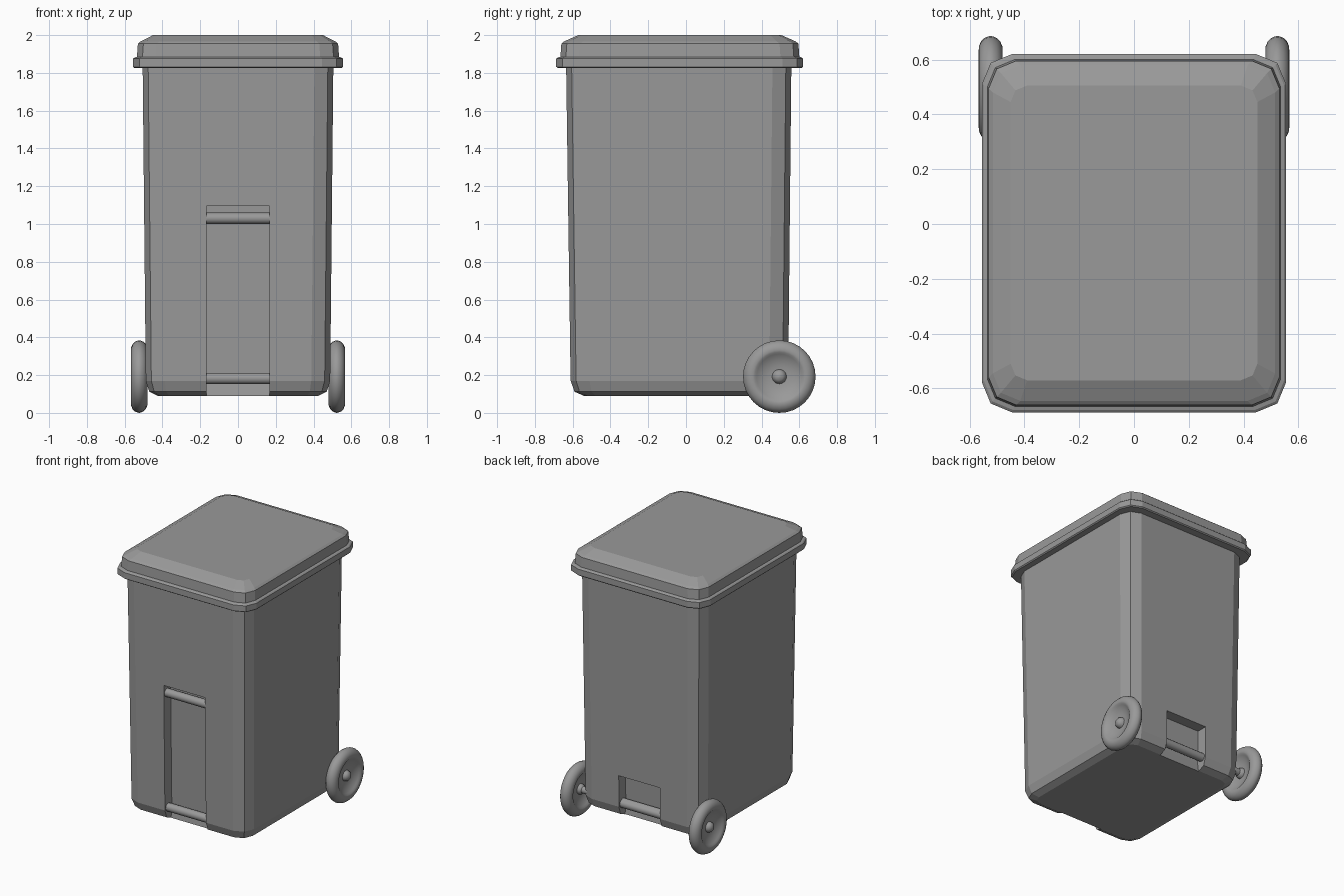
import bpy, bmesh, math

if "Cube" in bpy.data.objects:
    bpy.data.objects.remove(bpy.data.objects["Cube"])

# Dark grey plastic
plastic = bpy.data.materials.new("dark_grey_plastic")
plastic.diffuse_color = (0.32, 0.32, 0.32, 1)
plastic.use_nodes = True
plastic.node_tree.nodes["Principled BSDF"].inputs["Base Color"].default_value = plastic.diffuse_color


def mesh_object(name, bm):
    bmesh.ops.recalc_face_normals(bm, faces=bm.faces)
    me = bpy.data.meshes.new(name)
    bm.to_mesh(me)
    bm.free()
    me.materials.append(plastic)
    ob = bpy.data.objects.new(name, me)
    bpy.context.collection.objects.link(ob)
    return ob


def loft(name, rings):
    """Skin equal-length point rings and cap both ends."""
    bm = bmesh.new()
    vs = [[bm.verts.new(p) for p in ring] for ring in rings]
    n = len(rings[0])
    for a, b in zip(vs, vs[1:]):
        for i in range(n):
            j = (i + 1) % n
            bm.faces.new((a[i], a[j], b[j], b[i]))
    bm.faces.new(vs[0])
    bm.faces.new(vs[-1])
    return mesh_object(name, bm)


def round_rect(hx, y0, y1, r, z):
    """Rectangle outline whose corners are rounded with two segments."""
    pts = []
    corners = ((hx - r, y1 - r), (-hx + r, y1 - r), (-hx + r, y0 + r), (hx - r, y0 + r))
    for k, (cx, cy) in enumerate(corners):
        for s in range(3):
            a = math.radians(90 * k + 45 * s)
            pts.append((cx + r * math.cos(a), cy + r * math.sin(a), z))
    return pts


def lathe_x(name, profile, cx, cy, cz, n):
    """Revolve (radius, offset) points around an axis parallel to x."""
    rings = []
    for r, o in profile:
        rings.append([(cx + o, cy + r * math.cos(2 * math.pi * i / n),
                       cz + r * math.sin(2 * math.pi * i / n)) for i in range(n)])
    ob = loft(name, rings)
    bpy.context.view_layer.objects.active = ob
    ob.select_set(True)
    bpy.ops.object.shade_smooth_by_angle(angle=math.radians(40))
    ob.select_set(False)
    return ob


# Tapered body with rounded lower edge
body = loft("bin_body", [
    round_rect(0.425, -0.54, 0.475, 0.06, 0.09),
    round_rect(0.47, -0.59, 0.523, 0.09, 0.112),
    round_rect(0.488, -0.611, 0.541, 0.10, 0.17),
    round_rect(0.505, -0.635, 0.558, 0.10, 1.86),
])

# Lid: overhanging rim, upright band and sloped top
loft("lid", [
    round_rect(0.548, -0.678, 0.613, 0.105, 1.825),
    round_rect(0.555, -0.687, 0.62, 0.11, 1.832),
    round_rect(0.555, -0.687, 0.62, 0.11, 1.875),
    round_rect(0.547, -0.678, 0.612, 0.105, 1.882),
    round_rect(0.535, -0.665, 0.60, 0.10, 1.885),
    round_rect(0.53, -0.66, 0.595, 0.10, 1.955),
    round_rect(0.515, -0.645, 0.58, 0.10, 1.967),
    round_rect(0.45, -0.57, 0.505, 0.06, 2.0),
])

# Handle recesses cut in front and back, open at the bottom
W = 0.167
recesses = {
    "front": [(-0.75, 1.095), (-0.545, 1.095), (-0.53, 0.155), (-0.541, 0.08), (-0.75, 0.08)],
    "back": [(0.75, 0.40), (0.465, 0.40), (0.46, 0.155), (0.471, 0.08), (0.75, 0.08)],
}
for side, prof in recesses.items():
    cutter = loft(side + "_recess_cutter", [[(x, y, z) for y, z in prof] for x in (-W, W)])
    cutter.hide_render = True
    cutter.hide_set(True)
    mod = body.modifiers.new(side + "_recess", 'BOOLEAN')
    mod.operation = 'DIFFERENCE'
    mod.solver = 'EXACT'
    mod.object = cutter

# Lift bars across the recesses
for name, y, z in (("front_upper_bar", -0.588, 1.03), ("front_lower_bar", -0.572, 0.182),
                   ("back_bar", 0.502, 0.182)):
    lathe_x(name, [(0.03, -W - 0.005), (0.03, W + 0.005)], 0, y, z, 12)

# Wheels with dished faces and domed hubs, joined by an axle
half = [(0.001, 0.042), (0.02, 0.038), (0.033, 0.026), (0.038, 0.008), (0.06, 0.010),
        (0.09, 0.018), (0.12, 0.033), (0.13, 0.041), (0.14, 0.0435), (0.155, 0.0425),
        (0.172, 0.035), (0.184, 0.023), (0.19, 0.010)]
wheel = half + [(0.192, 0)] + [(r, -o) for r, o in reversed(half)]
for side, s in (("left", -1), ("right", 1)):
    lathe_x(side + "_wheel", wheel, s * 0.523, 0.494, 0.192, 32)
lathe_x("axle", [(0.025, -0.51), (0.025, 0.51)], 0, 0.494, 0.192, 16)
